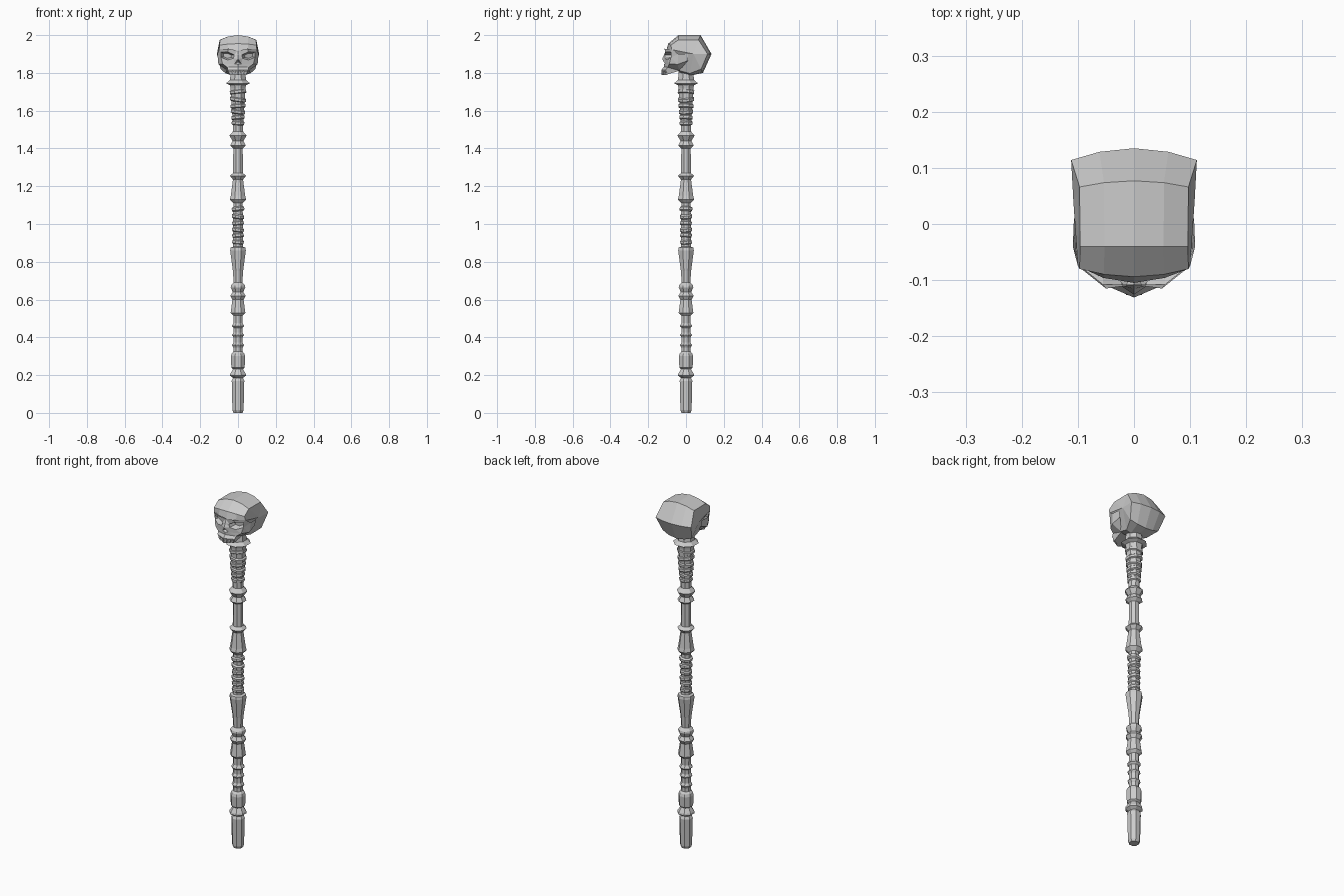
import bpy, bmesh, math
from mathutils import Vector, Matrix

if "Cube" in bpy.data.objects:
    bpy.data.objects.remove(bpy.data.objects["Cube"])


def finish(bm, name):
    me = bpy.data.meshes.new(name)
    bm.to_mesh(me)
    bm.free()
    ob = bpy.data.objects.new(name, me)
    bpy.context.collection.objects.link(ob)
    return ob


def lathe(name, profile, matrix=Matrix(), sides=8):
    """Closed faceted turning from (radius, z) points."""
    bm = bmesh.new()
    rings = []
    for r, z in profile:
        rings.append([bm.verts.new(matrix @ Vector((
            r * math.cos((k + .5) * math.tau / sides),
            r * math.sin((k + .5) * math.tau / sides), z))) for k in range(sides)])
    for lo, hi in zip(rings, rings[1:]):
        for k in range(sides):
            n = (k + 1) % sides
            bm.faces.new((lo[k], lo[n], hi[n], hi[k]))
    bm.faces.new(rings[0][::-1])
    bm.faces.new(rings[-1])
    return finish(bm, name)


# Carved shaft with collars and flared segments
lathe("shaft", [
    (.026, 0), (.032, .015), (.036, .17), (.028, .185), (.046, .197), (.044, .207),
    (.028, .232), (.038, .24), (.041, .30), (.036, .315), (.026, .325),
    (.026, .345), (.034, .36), (.026, .372), (.026, .40), (.034, .412), (.026, .425),
    (.026, .45), (.036, .46), (.026, .475), (.027, .515), (.042, .53), (.032, .60),
    (.044, .62), (.03, .64), (.042, .665), (.04, .675), (.025, .69), (.029, .75),
    (.045, .86), (.042, .875), (.028, .88), (.027, 1.11), (.046, 1.13), (.041, 1.15),
    (.029, 1.235), (.046, 1.255), (.028, 1.27), (.027, 1.40), (.045, 1.415),
    (.031, 1.44), (.049, 1.468), (.029, 1.49), (.03, 1.54), (.043, 1.72),
    (.046, 1.735), (.068, 1.745), (.046, 1.763), (.042, 1.80), (.042, 1.84)])

# Tilted cord wraps on the two grips
wraps = [(.905, .033, 5), (.94, .033, -6), (.97, .034, 8), (1.005, .033, -4),
         (1.04, .035, 9), (1.08, .036, -8),
         (1.535, .036, 4), (1.565, .038, -6), (1.595, .041, 7), (1.625, .043, -5),
         (1.66, .046, 9), (1.70, .047, -7)]
for i, (z, r, tilt) in enumerate(wraps):
    m = Matrix.Translation((0, 0, z)) @ Matrix.Rotation(math.radians(tilt), 4, (.4, 1, 0))
    lathe(f"cord_wrap_{i + 1}",
          [(r * .75, -.014), (r, -.007), (r, .006), (r * .75, .013)], m)

# Cranium: rows across the head (centre y, z, half width, edge dy, edge dz)
rows = [(-.105, 1.917, .10, .03, .006), (-.094, 1.955, .097, .014, -.008),
        (-.04, 2.0, .096, 0, -.025), (.077, 2.0, .097, -.011, -.025),
        (.135, 1.90, .112, -.021, 0), (.09, 1.80, .092, -.01, .02),
        (.02, 1.785, .065, 0, .012), (-.035, 1.80, .06, 0, .012),
        (-.045, 1.90, .09, 0, 0)]
bm = bmesh.new()
grid = []
for y, z, w, dy, dz in rows:
    grid.append([bm.verts.new((w * u, y + dy * abs(u) ** 2, z + dz * abs(u) ** 2))
                 for u in (-1, -.55, 0, .55, 1)])
n = len(grid)
for a in range(n):
    p, q = grid[a], grid[(a + 1) % n]
    for k in range(4):
        bm.faces.new((p[k], p[k + 1], q[k + 1], q[k]))
for side, k in ((-1, 0), (1, 4)):
    c = bm.verts.new((side * .108, .04, 1.9))
    for a in range(n):
        bm.faces.new((grid[a][k], grid[(a + 1) % n][k], c))
bmesh.ops.recalc_face_normals(bm, faces=bm.faces)
finish(bm, "cranium")

# Face: half of brow, socket, cheek, nose and upper jaw, then mirrored
pts = {
    "A": (0, -.108, 1.918), "B": (.05, -.115, 1.928), "C": (.1, -.075, 1.925),
    "D": (.109, -.04, 1.90), "v": (.107, .01, 1.90), "u": (.1, .01, 1.865),
    "a": (.02, -.11, 1.895), "b": (.055, -.108, 1.912), "c": (.09, -.08, 1.91),
    "d": (.09, -.08, 1.882), "e": (.055, -.1, 1.868), "f": (.024, -.11, 1.877),
    "N": (0, -.116, 1.897), "T": (0, -.126, 1.874), "g": (.018, -.112, 1.848),
    "n": (0, -.117, 1.845), "p": (0, -.09, 1.858), "h": (.104, -.045, 1.845),
    "i": (.082, -.088, 1.848), "j": (.057, -.098, 1.83), "l": (0, -.117, 1.832),
    "q": (.054, -.108, 1.815), "s": (0, -.131, 1.815), "k": (.047, -.098, 1.792),
    "m": (0, -.129, 1.788), "r": (.055, -.035, 1.812), "t": (0, -.035, 1.812)}
faces = ("ABba BCcb CDdc DvuhD Dhd AaN Naf NfT Tfg feig edi dhi Tgp gnp "
         "ngjl gij ljqs sqkm ihrj jrkq mkrt uhr").split()
bm = bmesh.new()
v = {key: bm.verts.new(co) for key, co in pts.items()}
for f in faces:
    bm.faces.new([v[ch] for ch in dict.fromkeys(f)])
# sunken eye socket
ring = [v[ch] for ch in "abcdef"]
mid = sum((x.co for x in ring), Vector()) / 6
inner = [bm.verts.new(x.co.lerp(mid, .4) + Vector((0, .032, 0))) for x in ring]
for k in range(6):
    w = (k + 1) % 6
    bm.faces.new((ring[k], ring[w], inner[w], inner[k]))
bm.faces.new(inner)
bmesh.ops.recalc_face_normals(bm, faces=bm.faces)
bm.faces.ensure_lookup_table()
bm.normal_update()
if bm.faces[0].normal.y > 0:
    bmesh.ops.reverse_faces(bm, faces=bm.faces)
face = finish(bm, "face")
mod = face.modifiers.new("mirror", 'MIRROR')
mod.use_clip = True

# Teeth along the front of the upper jaw
for side in (-1, 1):
    for x, y in ((.009, -.121), (.026, -.112), (.041, -.104)):
        lathe("tooth", [(.005, -.007), (.008, .004), (.006, .014)],
              Matrix.Translation((side * x, y, 1.797)), 4)
